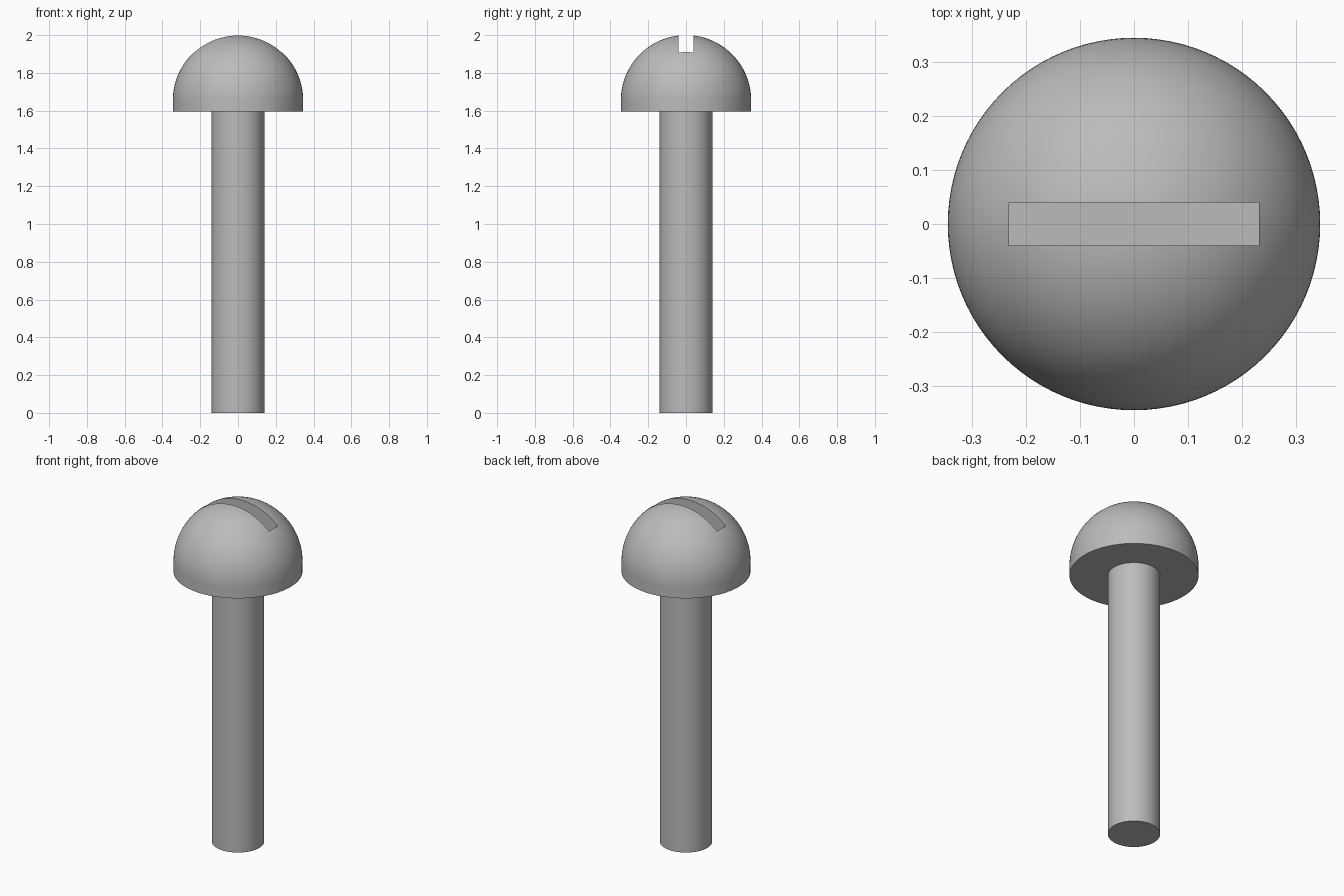
import bpy, bmesh, math
from mathutils import Matrix

cube = bpy.data.objects.get("Cube")
if cube:
    bpy.data.objects.remove(cube, do_unlink=True)

SEGMENTS = 96
HEAD_RADIUS, SHAFT_RADIUS = 0.345, 0.14
HEAD_BASE, DOME_BASE, TOP = 1.595, 1.655, 2.0
SLOT_LENGTH, SLOT_WIDTH, SLOT_FLOOR = 0.464, 0.08, 1.80

steel = bpy.data.materials.new("grey steel")
steel.use_nodes = True
grey = (0.5, 0.5, 0.5, 1)
steel.diffuse_color = grey
steel.node_tree.nodes["Principled BSDF"].inputs["Base Color"].default_value = grey


def make_object(name, bm):
    bmesh.ops.recalc_face_normals(bm, faces=bm.faces)
    mesh = bpy.data.meshes.new(name)
    bm.to_mesh(mesh)
    bm.free()
    mesh.materials.append(steel)
    obj = bpy.data.objects.new(name, mesh)
    bpy.context.collection.objects.link(obj)
    return obj


def lathe(name, profile):
    """Spin a (radius, height) profile around z."""
    bm = bmesh.new()
    verts = [bm.verts.new((r, 0, z)) for r, z in profile]
    edges = [bm.edges.new(pair) for pair in zip(verts, verts[1:])]
    bmesh.ops.spin(bm, geom=verts + edges, cent=(0, 0, 0), axis=(0, 0, 1),
                   angle=math.tau, steps=SEGMENTS, use_merge=True)
    bmesh.ops.remove_doubles(bm, verts=bm.verts, dist=1e-5)
    return make_object(name, bm)


def smooth(obj):
    bpy.ops.object.select_all(action='DESELECT')
    obj.select_set(True)
    bpy.context.view_layer.objects.active = obj
    bpy.ops.object.shade_smooth_by_angle(angle=math.radians(30))


# Straight round shaft
shaft = lathe("shaft", [(0, 0), (SHAFT_RADIUS, 0), (SHAFT_RADIUS, HEAD_BASE), (0, HEAD_BASE)])
smooth(shaft)

# Domed head: short cylindrical rim under a hemisphere
STEPS = 32
dome = [(HEAD_RADIUS * math.cos(a), DOME_BASE + HEAD_RADIUS * math.sin(a))
        for a in (math.pi / 2 * i / STEPS for i in range(STEPS))]
head = lathe("head", [(0, HEAD_BASE), (HEAD_RADIUS, HEAD_BASE)] + dome + [(0, TOP)])

# Driver slot cut into the top of the head
bm = bmesh.new()
height = 0.4
bmesh.ops.create_cube(bm, size=1, matrix=Matrix.Translation((0, 0, SLOT_FLOOR + height / 2))
                      @ Matrix.Diagonal((SLOT_LENGTH, SLOT_WIDTH, height, 1)))
cutter = make_object("slot_cutter", bm)
cutter.hide_render = True

cut = head.modifiers.new("slot", 'BOOLEAN')
cut.operation = 'DIFFERENCE'
cut.solver = 'EXACT'
cut.object = cutter
bpy.context.view_layer.objects.active = head
bpy.ops.object.modifier_apply(modifier=cut.name)
bpy.data.objects.remove(cutter, do_unlink=True)
smooth(head)
